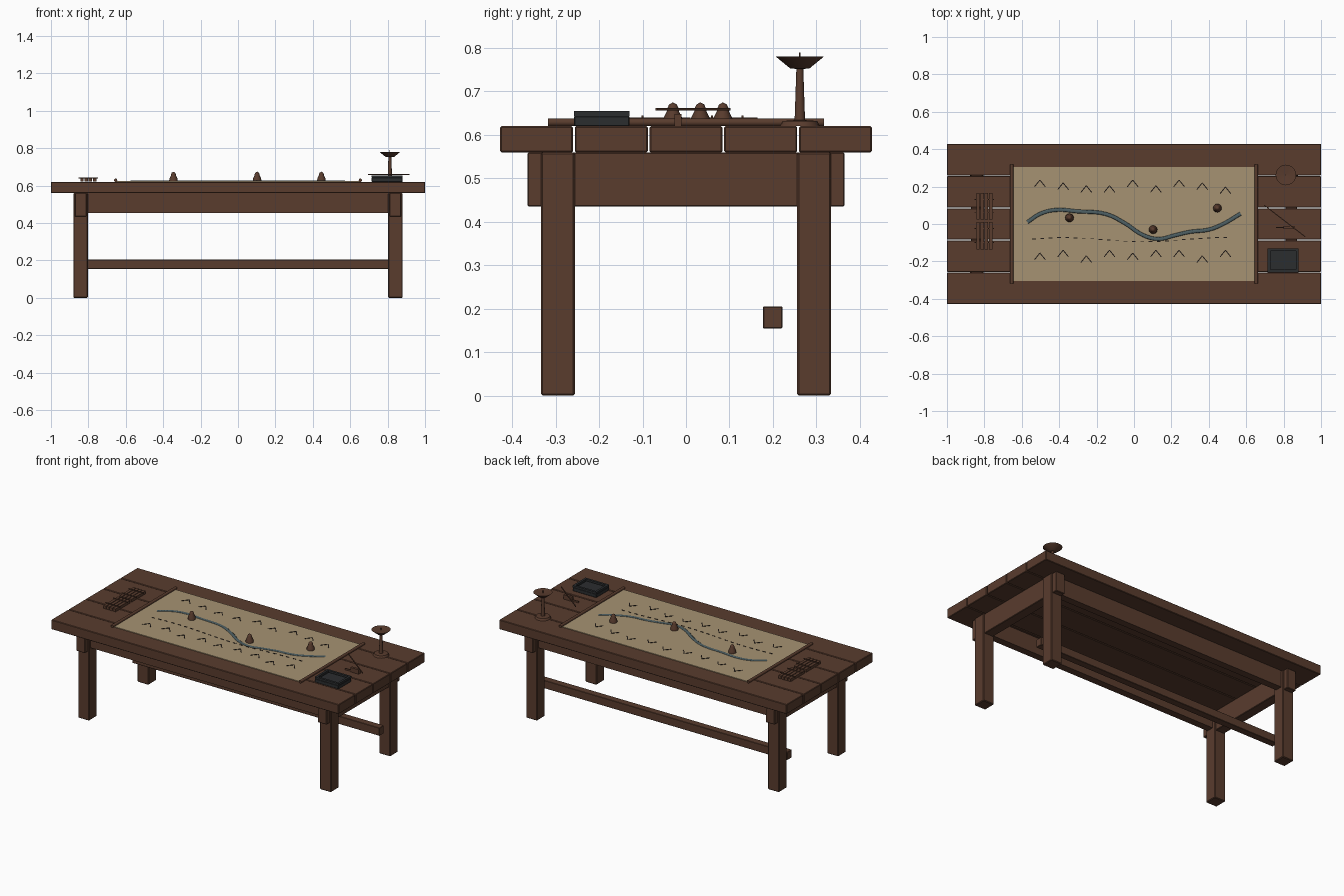
import bpy
import bmesh
import math
from mathutils import Matrix, Vector

cube = bpy.data.objects.get("Cube")
if cube:
    bpy.data.objects.remove(cube, do_unlink=True)


def material(name, rgb):
    m = bpy.data.materials.new(name)
    m.use_nodes = True
    m.diffuse_color = (*rgb, 1)
    m.node_tree.nodes["Principled BSDF"].inputs["Base Color"].default_value = (*rgb, 1)
    return m


WOOD = material("brown wood", (0.10, 0.045, 0.027))
PARCHMENT = material("tan parchment", (0.38, 0.29, 0.17))
RIVER = material("blue grey", (0.075, 0.115, 0.125))
SLATE = material("dark slate", (0.024, 0.026, 0.028))
INK = material("black ink", (0.015, 0.011, 0.009))


def finish(name, bm, mat, smooth=False):
    mesh = bpy.data.meshes.new(name)
    bm.normal_update()
    bm.to_mesh(mesh)
    bm.free()
    mesh.materials.append(mat)
    ob = bpy.data.objects.new(name, mesh)
    bpy.context.collection.objects.link(ob)
    if smooth:
        bpy.ops.object.select_all(action="DESELECT")
        ob.select_set(True)
        bpy.context.view_layer.objects.active = ob
        bpy.ops.object.shade_smooth_by_angle(angle=math.radians(40))
    return ob


def add_box(bm, centre, size, turn=0):
    mat = (Matrix.Translation(centre) @ Matrix.Rotation(turn, 4, "Z")
           @ Matrix.Diagonal((*size, 1)))
    bmesh.ops.create_cube(bm, size=1, matrix=mat)


def box(name, x, y, z, mat=WOOD, bevel=0.0):
    """Box from (low, high) ranges on each axis."""
    bm = bmesh.new()
    spans = (x, y, z)
    add_box(bm, [(a + b) / 2 for a, b in spans], [abs(b - a) for a, b in spans])
    if bevel:
        bmesh.ops.bevel(bm, geom=bm.edges[:], offset=bevel, segments=1, affect="EDGES")
    return finish(name, bm, mat)


def stroke(bm, a, b, width, z, height=0.002):
    """Thin flat bar from a to b, in plan."""
    a, b = Vector(a), Vector(b)
    d = b - a
    mid = (a + b) / 2
    add_box(bm, (mid.x, mid.y, z), (d.length, width, height), math.atan2(d.y, d.x))


def lathe(name, profile, place, mat=WOOD, sides=16):
    bm = bmesh.new()
    verts = [bm.verts.new((r, 0, z)) for r, z in profile]
    edges = [bm.edges.new(pair) for pair in zip(verts, verts[1:])]
    bmesh.ops.spin(bm, geom=verts + edges, axis=(0, 0, 1), cent=(0, 0, 0),
                   steps=sides, angle=math.tau)
    bmesh.ops.remove_doubles(bm, verts=bm.verts, dist=1e-5)
    bmesh.ops.recalc_face_normals(bm, faces=bm.faces)
    ob = finish(name, bm, mat, True)
    ob.location = place
    return ob


TOP = 0.62
SHEET = TOP + 0.004

# Table top planks
PITCH = 0.172
for i in range(5):
    y = (i - 2) * PITCH
    box(f"top_plank_{i + 1}", (-1, 1), (y - 0.084, y + 0.084), (0.56, TOP), bevel=0.003)

# Legs, end beams and long rails
for sx, side in ((1, "left"), (-1, "right")):
    box(f"{side}_end_beam", (sx * 0.81, sx * 0.872), (-0.365, 0.365), (0.435, 0.56), bevel=0.003)
    for sy, end in ((-1, "front"), (1, "back")):
        box(f"{end}_{side}_leg", (sx * 0.803, sx * 0.88), (sy * 0.256, sy * 0.334),
            (0, 0.56), bevel=0.004)
for sy, end in ((-1, "front"), (1, "back")):
    box(f"{end}_rail", (-0.81, 0.81), (sy * 0.275, sy * 0.32), (0.455, 0.56))
box("back_stretcher", (-0.86, 0.86), (0.177, 0.222), (0.155, 0.205), bevel=0.002)

# Map sheet with its end rods
box("map_sheet", (-0.65, 0.65), (-0.305, 0.305), (TOP, SHEET), PARCHMENT)
for sx, side in ((1, "left"), (-1, "right")):
    bm = bmesh.new()
    bmesh.ops.create_cone(bm, cap_ends=True, segments=12, radius1=0.009, radius2=0.009,
                          depth=0.635, matrix=Matrix.Translation((sx * 0.654, 0, TOP + 0.009))
                          @ Matrix.Rotation(math.pi / 2, 4, "X"))
    finish(f"{side}_map_rod", bm, WOOD, True)

# River as a flattened tube along a smooth curve
path = [(-0.57, 0.01), (-0.5, 0.055), (-0.42, 0.075), (-0.3, 0.067), (-0.15, 0.053),
        (-0.05, 0.005), (0.05, -0.06), (0.13, -0.08), (0.22, -0.06), (0.3, -0.042),
        (0.4, -0.03), (0.47, -0.003), (0.57, 0.055)]
curve = bpy.data.curves.new("river", "CURVE")
curve.dimensions = "3D"
curve.bevel_depth = 0.01
curve.bevel_resolution = 1
curve.resolution_u = 5
curve.use_fill_caps = True
spline = curve.splines.new("BEZIER")
spline.bezier_points.add(len(path) - 1)
for point, (x, y) in zip(spline.bezier_points, path):
    point.co = (x, y, 0)
    point.handle_left_type = point.handle_right_type = "AUTO"
curve.materials.append(RIVER)
river = bpy.data.objects.new("river", curve)
bpy.context.collection.objects.link(river)
river.location.z = SHEET
river.scale.z = 0.4

# Inked mountains in two rows
rows = {"north": (0.235, 0.22, 0.205, 0.205, 0.235, 0.205, 0.235, 0.22, 0.198),
        "south": (-0.155, -0.14, -0.17, -0.14, -0.155, -0.14, -0.14, -0.17, -0.14)}
for row, tips in rows.items():
    bm = bmesh.new()
    for i, y in enumerate(tips):
        x = -0.503 + i * 0.124
        for s in (-1, 1):
            stroke(bm, (x, y), (x + s * 0.029, y - 0.036), 0.005, SHEET + 0.001)
    finish(f"{row}_mountains", bm, INK)

# Dashed road
bm = bmesh.new()
for i in range(24):
    x = -0.535 + i * 0.0445
    y = -0.084 + 0.011 * math.sin(-7.5 * x - 1.2)
    stroke(bm, (x - 0.01, y), (x + 0.01, y), 0.005, SHEET + 0.001)
finish("dashed_road", bm, INK)

# Pawns
pawn = [(0, 0), (0.023, 0), (0.022, 0.014), (0.014, 0.03), (0.013, 0.037),
        (0.009, 0.046), (0, 0.051)]
for i, (x, y) in enumerate(((-0.345, 0.033), (0.102, -0.03), (0.446, 0.085))):
    lathe(f"pawn_{i + 1}", pawn, (x, y, SHEET), sides=12)

# Candle stand with dish and spike
lathe("candle_stand", [(0, 0), (0.046, 0), (0.04, 0.012), (0.012, 0.014), (0.008, 0.132),
                       (0.022, 0.133), (0.055, 0.16), (0.002, 0.156), (0.002, 0.17), (0, 0.17)],
      (0.812, 0.262, TOP), sides=20)

# Dark tray: base, raised rim, inner slab
X, Y = (0.715, 0.88), (-0.258, -0.13)
box("tray_base", X, Y, (TOP, 0.643), SLATE, 0.002)
for i in (0, 1):
    inward = (1, -1)[i] * 0.014
    box(f"tray_rim_side_{i + 1}", (X[i], X[i] + inward), Y, (0.643, 0.655), SLATE)
    box(f"tray_rim_end_{i + 1}", (X[0] + 0.014, X[1] - 0.014), (Y[i], Y[i] + inward),
        (0.643, 0.655), SLATE)
box("tray_slab", (0.737, 0.858), (-0.236, -0.152), (0.643, 0.648), SLATE)

# Brush resting on a small block
bm = bmesh.new()
stroke(bm, (0.697, 0.1), (0.915, -0.068), 0.005, 0.659, 0.005)
finish("brush", bm, WOOD)
box("brush_rest", (0.8, 0.858), (-0.026, -0.01), (TOP, 0.648))
box("brush_rest_tail", (0.76, 0.8), (-0.021, -0.015), (TOP, 0.63))

# Two bundles of slips with cross ties
for n, (y0, y1) in enumerate(((-0.135, 0.01), (0.025, 0.165))):
    bm = bmesh.new()
    for i in range(4):
        add_box(bm, (-0.834 + i * 0.0225, (y0 + y1) / 2, 0.631), (0.018, y1 - y0, 0.018))
    for y in (y0 + 0.035, y1 - 0.035):
        add_box(bm, (-0.8, y, 0.642), (0.104, 0.005, 0.005))
    finish(f"slip_bundle_{n + 1}", bm, WOOD)
